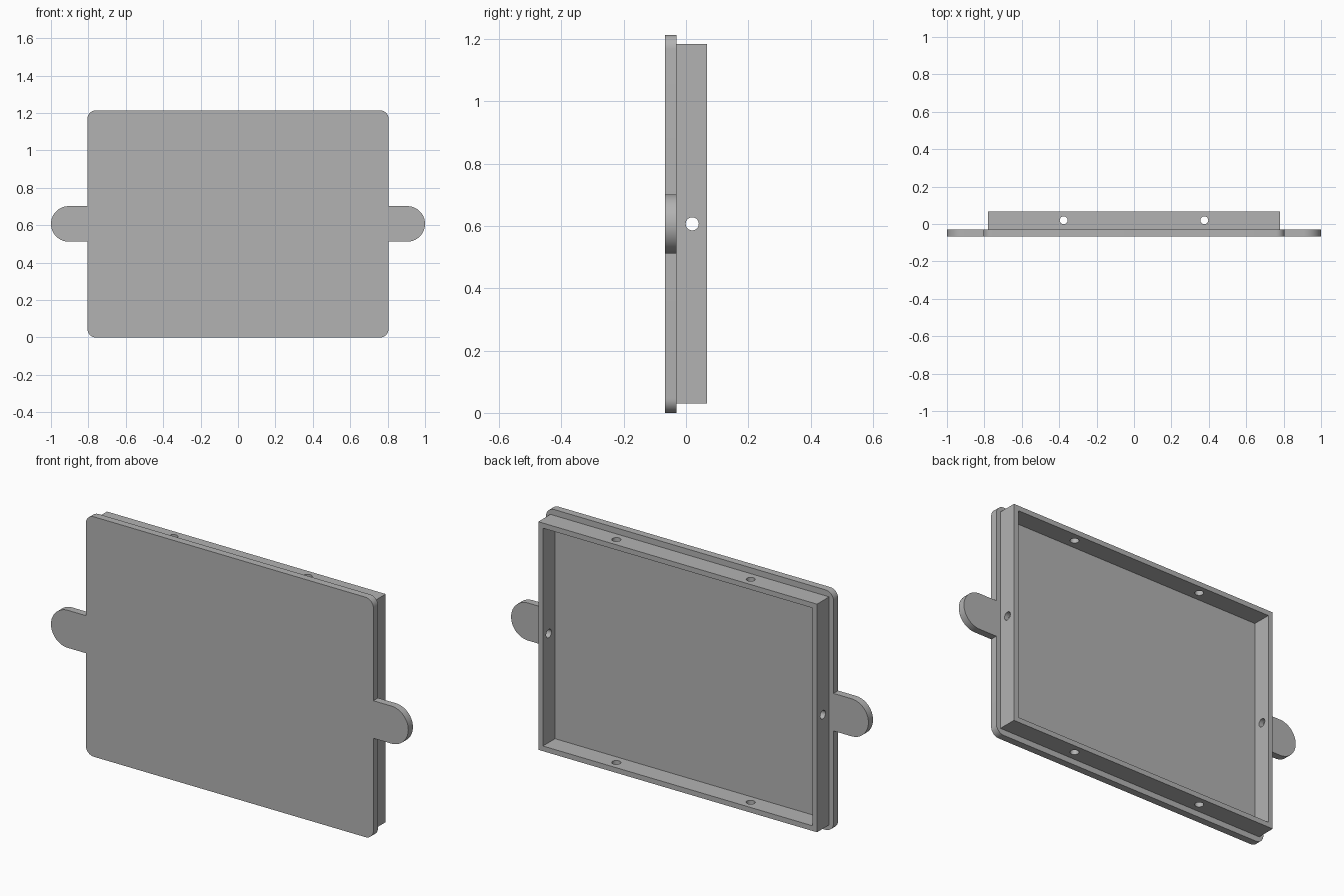
import bpy, bmesh
from math import sin, cos, pi
from mathutils import Vector, Matrix

cube = bpy.data.objects.get("Cube")
if cube:
    bpy.data.objects.remove(cube, do_unlink=True)

grey = bpy.data.materials.new("plain grey")
grey.use_nodes = True
COLOUR = (0.45, 0.45, 0.45, 1)
grey.diffuse_color = COLOUR
grey.node_tree.nodes["Principled BSDF"].inputs["Base Color"].default_value = COLOUR

MID_Z = 0.607
FRONT, STEP, BACK = -0.067, -0.03, 0.067


def make_object(name, bm):
    bmesh.ops.recalc_face_normals(bm, faces=bm.faces[:])
    mesh = bpy.data.meshes.new(name)
    bm.to_mesh(mesh)
    bm.free()
    mesh.materials.append(grey)
    obj = bpy.data.objects.new(name, mesh)
    bpy.context.collection.objects.link(obj)
    return obj


def arc(cx, cz, radius, start, end, steps):
    angles = [start + (end - start) * i / steps for i in range(steps + 1)]
    return [(cx + radius * cos(a), cz + radius * sin(a)) for a in angles]


def extrude_outline(bm, outline, y0, y1):
    face = bm.faces.new([bm.verts.new((x, y0, MID_Z + z)) for x, z in outline])
    new = bmesh.ops.extrude_face_region(bm, geom=[face])["geom"]
    verts = [v for v in new if isinstance(v, bmesh.types.BMVert)]
    bmesh.ops.translate(bm, verts=verts, vec=(0, y1 - y0, 0))


# Front plate: rounded rectangle with a round-ended tab on each side
W, H, R, TAB = 0.805, 0.607, 0.045, 0.095
half = arc(W - R, R - H, R, -pi / 2, 0, 8)
half += [(W, -TAB)] + arc(1 - TAB, 0, TAB, -pi / 2, pi / 2, 32) + [(W, TAB)]
half += arc(W - R, H - R, R, 0, pi / 2, 8)
bm = bmesh.new()
extrude_outline(bm, half + [(-x, -z) for x, z in half], FRONT, STEP)
plate = make_object("front_plate", bm)

# Rim: open rectangular frame standing on the back of the plate
RW, RH, WALL = 0.78, 0.577, 0.026
bm = bmesh.new()
rings = []
for w, h in ((RW, RH), (RW - WALL, RH - WALL)):
    for y in (STEP, BACK):
        rings.append([bm.verts.new((sx * w, y, MID_Z + sz * h))
                      for sx, sz in ((-1, -1), (1, -1), (1, 1), (-1, 1))])
for a, b in ((0, 1), (1, 3), (3, 2), (2, 0)):
    for i in range(4):
        j = (i + 1) % 4
        bm.faces.new((rings[a][i], rings[a][j], rings[b][j], rings[b][i]))
rim = make_object("back_rim", bm)

# Cutters: one sideways rod and two upright rods make the screw holes
HOLE_Y, HOLE_R = 0.02, 0.021
bm = bmesh.new()
for centre, turn, length in (
        (Vector((0, HOLE_Y, MID_Z)), Matrix.Rotation(pi / 2, 4, "Y"), 2),
        (Vector((-0.376, HOLE_Y, MID_Z)), Matrix(), 1.6),
        (Vector((0.376, HOLE_Y, MID_Z)), Matrix(), 1.6)):
    # Leave the middle of each rod empty so that the rods never cross
    for side in (-1, 1):
        shift = Matrix.Translation((0, 0, side * length * 0.35))
        bmesh.ops.create_cone(bm, cap_ends=True, segments=32, radius1=HOLE_R,
                              radius2=HOLE_R, depth=length * 0.3,
                              matrix=Matrix.Translation(centre) @ turn @ shift)
cutter = make_object("hole_cutter", bm)
cutter.hide_render = True
cutter.hide_set(True)

cut = rim.modifiers.new("screw holes", "BOOLEAN")
cut.operation = "DIFFERENCE"
cut.solver = "EXACT"
cut.object = cutter

# Bake the holes, drop the cutter, then shade the curves smoothly
bpy.context.view_layer.update()
baked = bpy.data.meshes.new_from_object(rim.evaluated_get(bpy.context.evaluated_depsgraph_get()))
rim.modifiers.clear()
rim.data = baked
bpy.data.objects.remove(cutter, do_unlink=True)

for obj in bpy.context.selected_objects:
    obj.select_set(False)
for obj in (plate, rim):
    obj.select_set(True)
bpy.context.view_layer.objects.active = plate
bpy.ops.object.shade_smooth_by_angle(angle=pi / 6)
